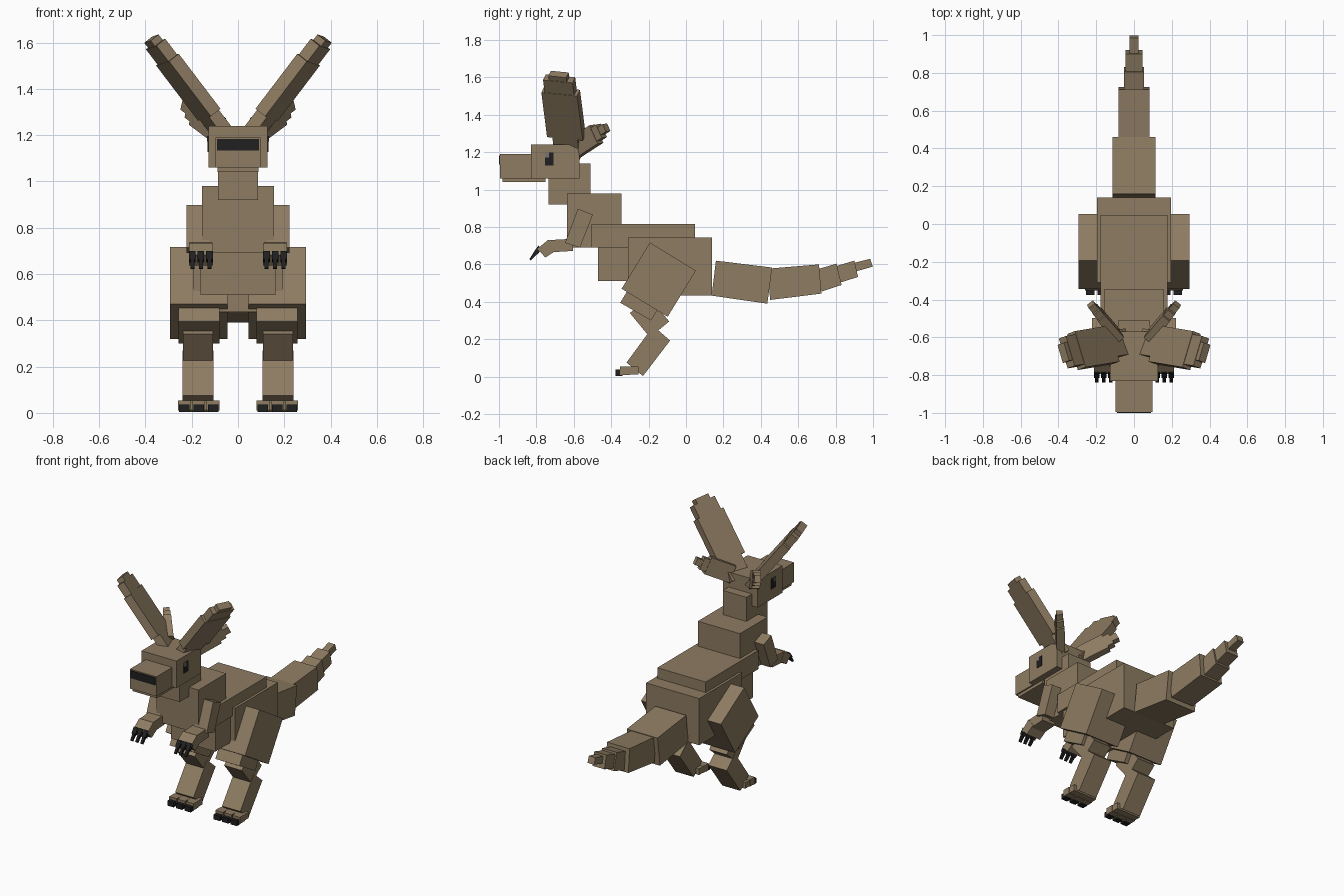
import bpy, bmesh
from mathutils import Vector

cube = bpy.data.objects.get("Cube")
if cube:
    bpy.data.objects.remove(cube, do_unlink=True)


def material(name, rgb):
    m = bpy.data.materials.new(name)
    m.use_nodes = True
    color = (*rgb, 1)
    m.diffuse_color = color
    bsdf = m.node_tree.nodes["Principled BSDF"]
    bsdf.inputs["Base Color"].default_value = color
    bsdf.inputs["Roughness"].default_value = 0.9
    return m


FUR = material("brown fur", (0.27, 0.2, 0.122))
BLACK = material("black", (0.014, 0.014, 0.015))
GLINT = material("eye glint", (0.2, 0.18, 0.16))


def solid(name, near, far, mat):
    """Flat-sided solid joining two matching outlines."""
    bm = bmesh.new()
    a = [bm.verts.new(p) for p in near]
    b = [bm.verts.new(p) for p in far]
    bm.faces.new(a)
    bm.faces.new(b[::-1])
    for i in range(len(a)):
        j = (i + 1) % len(a)
        bm.faces.new((a[i], b[i], b[j], a[j]))
    bmesh.ops.recalc_face_normals(bm, faces=bm.faces)
    mesh = bpy.data.meshes.new(name)
    bm.to_mesh(mesh)
    bm.free()
    mesh.materials.append(mat)
    obj = bpy.data.objects.new(name, mesh)
    bpy.context.collection.objects.link(obj)


def slab(name, x0, x1, outline, mat=FUR):
    """Side outline in (y, z) extruded across x."""
    solid(name, [(x0, y, z) for y, z in outline], [(x1, y, z) for y, z in outline], mat)


def box(name, x0, x1, y0, y1, z0, z1, mat=FUR):
    slab(name, x0, x1, [(y0, z0), (y1, z0), (y1, z1), (y0, z1)], mat)


def block(name, side, origin, along, across, s0, s1, width, thick, mat=FUR):
    """Box lying along a tilted axis, mirrored by side."""
    d = Vector(along).normalized()
    w = Vector(across)
    w = (w - d * w.dot(d)).normalized()
    n = d.cross(w)

    def ring(s):
        pts = []
        for i, j in ((-1, -1), (1, -1), (1, 1), (-1, 1)):
            p = Vector(origin) + d * s + w * (i * width / 2) + n * (j * thick / 2)
            pts.append((p.x * side, p.y, p.z))
        return pts

    solid(name, ring(s0), ring(s1), mat)


# Head and neck
box("head", -.128, .128, -.83, -.57, 1.06, 1.24)
box("snout", -.097, .097, -.995, -.82, 1.06, 1.19)
box("lower_jaw", -.088, .088, -.98, -.75, 1.04, 1.065)
box("nose", -.09, .09, -1, -.993, 1.133, 1.183, BLACK)
box("neck", -.086, .086, -.735, -.51, .92, 1.14)

# Torso
box("chest", -.155, .155, -.635, -.345, .69, .98)
box("back", -.178, .178, -.505, .047, .69, .815)
box("belly", -.163, .163, -.47, -.2, .51, .75)
box("hips", -.195, .195, -.31, .14, .435, .745)

# Tail, tapering in five pieces
tail = [
    (.113, [(.16, .62), (.46, .583), (.435, .39), (.137, .433)]),
    (.083, [(.435, .577), (.711, .6), (.724, .444), (.45, .41)]),
    (.054, [(.7, .573), (.805, .604), (.832, .49), (.725, .455)]),
    (.045, [(.8, .59), (.9, .62), (.92, .533), (.825, .503)]),
    (.024, [(.895, .607), (.985, .63), (.999, .588), (.91, .563)]),
]
for i, (half, outline) in enumerate(tail):
    slab(f"tail_{i + 1}", -half, half, outline)

for side, label in ((1, "left"), (-1, "right")):
    def part(name, x0, x1, outline, mat=FUR):
        slab(f"{label}_{name}", side * x0, side * x1, outline, mat)

    def side_box(name, x0, x1, y0, y1, z0, z1, mat=FUR):
        box(f"{label}_{name}", side * x0, side * x1, y0, y1, z0, z1, mat)

    # Eye plates
    side_box("eye", .126, .131, -.755, -.708, 1.128, 1.197, BLACK)
    side_box("eye_glint", .13, .133, -.755, -.733, 1.172, 1.197, GLINT)

    # Arm and hand
    part("upper_arm", .125, .223, [(-.578, .898), (-.498, .866), (-.567, .69), (-.647, .715)])
    part("forearm", .112, .21, [(-.73, .73), (-.605, .737), (-.605, .672), (-.72, .665)])
    part("hand", .108, .212, [(-.735, .733), (-.795, .683), (-.752, .637), (-.692, .675)])
    for i in range(3):
        x = .109 + i * .037
        part(f"finger_{i + 1}", x, x + .029, [(-.79, .7), (-.815, .665), (-.797, .65), (-.77, .683)], BLACK)
        part(f"finger_claw_{i + 1}", x + .006, x + .023, [(-.812, .668), (-.838, .627), (-.83, .621), (-.8, .65)], BLACK)

    # Leg
    part("thigh", .045, .293, [(-.193, .717), (.053, .567), (-.098, .32), (-.344, .47)])
    part("knee", .08, .257, [(-.352, .395), (-.187, .3), (-.1, .445), (-.265, .54)])
    part("upper_shin", .108, .237, [(-.3, .34), (-.193, .21), (-.09, .295), (-.197, .425)])
    part("lower_shin", .105, .239, [(-.175, .27), (-.085, .193), (-.23, .003), (-.318, .075)])

    # Foot with three toes
    side_box("foot", .083, .257, -.325, -.255, .012, .053)
    for i in range(3):
        x = .08 + i * .0625
        side_box(f"toe_{i + 1}", x, x + .055, -.352, -.3, .01, .054)
        side_box(f"toe_claw_{i + 1}", x + .005, x + .05, -.376, -.34, .004, .037, BLACK)

    # Large stepped ear
    tip = (.365, -.68, 1.605)
    for name, s0, s1, width, thick in (
        ("ear_base", -.53, -.38, .14, .055),
        ("ear_blade", -.4, -.1, .2, .055),
        ("ear_upper", -.12, -.015, .165, .05),
        ("ear_tip", -.05, .015, .1, .045),
    ):
        block(f"{label}_{name}", side, tip, (.6, -.1, .79), (-.28, -.95, .09), s0, s1, width, thick)

    # Small stepped lobe behind the ear
    root = (.1, -.575, 1.235)
    for name, s0, s1, width, thick in (
        ("lobe_base", -.03, .14, .11, .05),
        ("lobe_middle", .13, .18, .08, .045),
        ("lobe_tip", .17, .22, .045, .04),
    ):
        block(f"{label}_{name}", side, root, (.585, .68, .44), (-.2, -.4, .88), s0, s1, width, thick)
